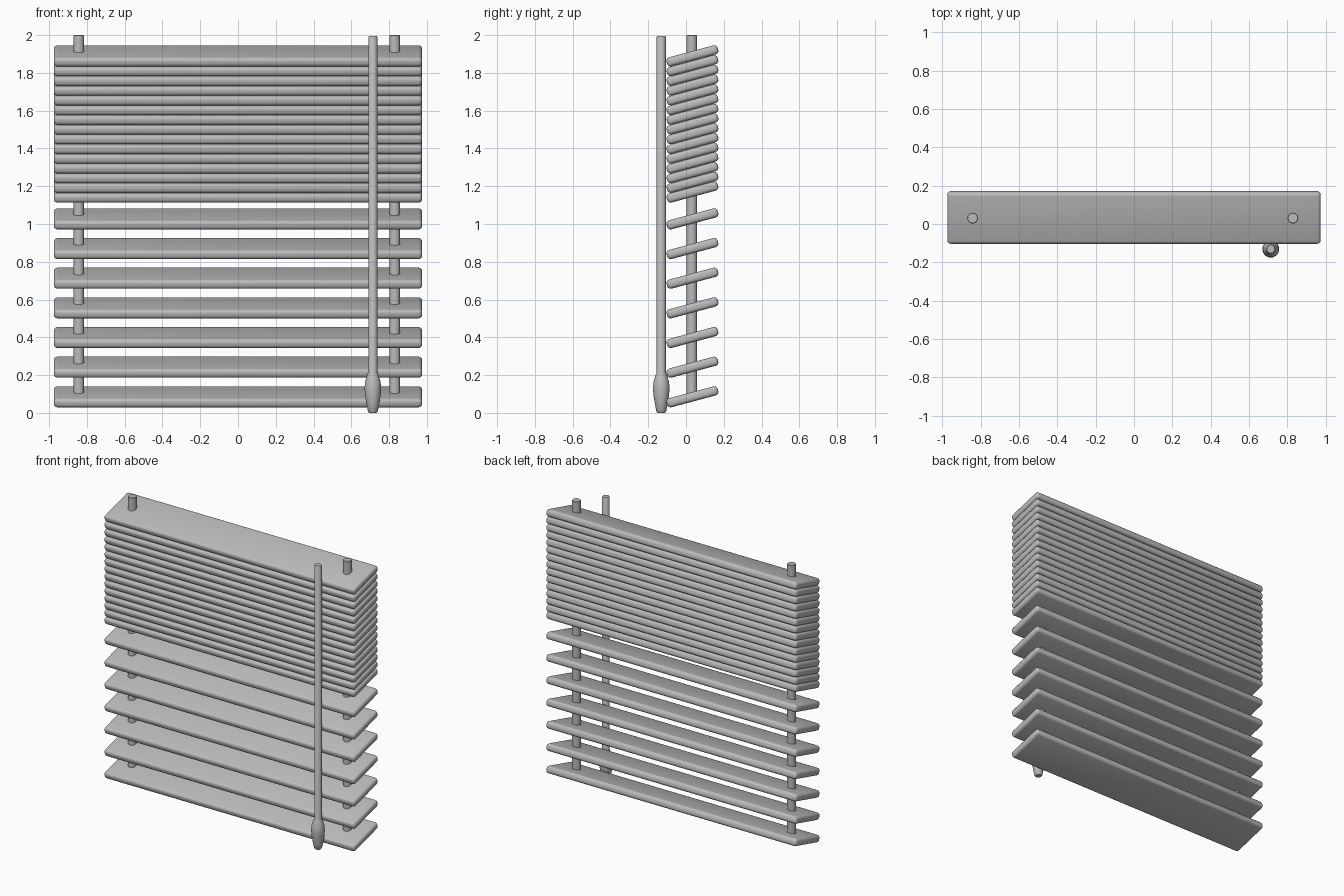
import bpy, bmesh, math
from mathutils import Matrix

cube = bpy.data.objects.get("Cube")
if cube:
    bpy.data.objects.remove(cube, do_unlink=True)

grey = bpy.data.materials.new("plain grey")
grey.use_nodes = True
colour = (0.5, 0.5, 0.5, 1)
grey.diffuse_color = colour
grey.node_tree.nodes["Principled BSDF"].inputs["Base Color"].default_value = colour


def add_object(name, bm, location, angle=30):
    mesh = bpy.data.meshes.new(name)
    bmesh.ops.recalc_face_normals(bm, faces=bm.faces)
    bm.to_mesh(mesh)
    bm.free()
    mesh.materials.append(grey)
    obj = bpy.data.objects.new(name, mesh)
    bpy.context.collection.objects.link(obj)
    obj.location = location
    bpy.ops.object.select_all(action='DESELECT')
    obj.select_set(True)
    bpy.context.view_layer.objects.active = obj
    bpy.ops.object.shade_smooth_by_angle(angle=math.radians(angle))
    return obj


def lathe(name, profile, location, steps=24):
    """Spin (radius, height) points around z and cap both ends."""
    bm = bmesh.new()
    rings = []
    for r, z in profile:
        turns = [2 * math.pi * i / steps for i in range(steps)]
        rings.append([bm.verts.new((r * math.cos(a), r * math.sin(a), z)) for a in turns])
    for low, high in zip(rings, rings[1:]):
        for i in range(steps):
            j = (i + 1) % steps
            bm.faces.new((low[i], low[j], high[j], high[i]))
    bm.faces.new(rings[0])
    bm.faces.new(rings[-1])
    return add_object(name, bm, location, 40)


# Slats: rounded boards tilted up towards the back
def slat(name, z):
    bm = bmesh.new()
    bmesh.ops.create_cube(bm, size=1, matrix=Matrix.Diagonal((1.95, 0.28, 0.0495, 1)))
    bmesh.ops.bevel(bm, geom=bm.edges[:], offset=0.019, segments=4,
                    profile=0.5, affect='EDGES')
    obj = add_object(name, bm, (0, 0.034, z))
    obj.rotation_euler.x = math.radians(15)


for i in range(7):
    slat(f"open_slat_{i + 1}", 0.085 + 0.157 * i)
for i in range(15):
    slat(f"stacked_slat_{i + 1}", 1.169 + 0.0515 * i)

# Ladder cords through the slats
for side, x in (("right", -0.843), ("left", 0.83)):
    lathe(f"{side}_cord", [(0.028, 0.09), (0.028, 1.997), (0.025, 2)], (x, 0.031, 0))

# Tilt wand with a swollen grip at the bottom
lathe("tilt_wand", [(0.02, 0), (0.026, 0.008), (0.034, 0.05), (0.041, 0.09),
                    (0.044, 0.13), (0.041, 0.165), (0.03, 0.2), (0.024, 0.215),
                    (0.024, 1.99), (0.021, 1.995)], (0.714, -0.131, 0))
